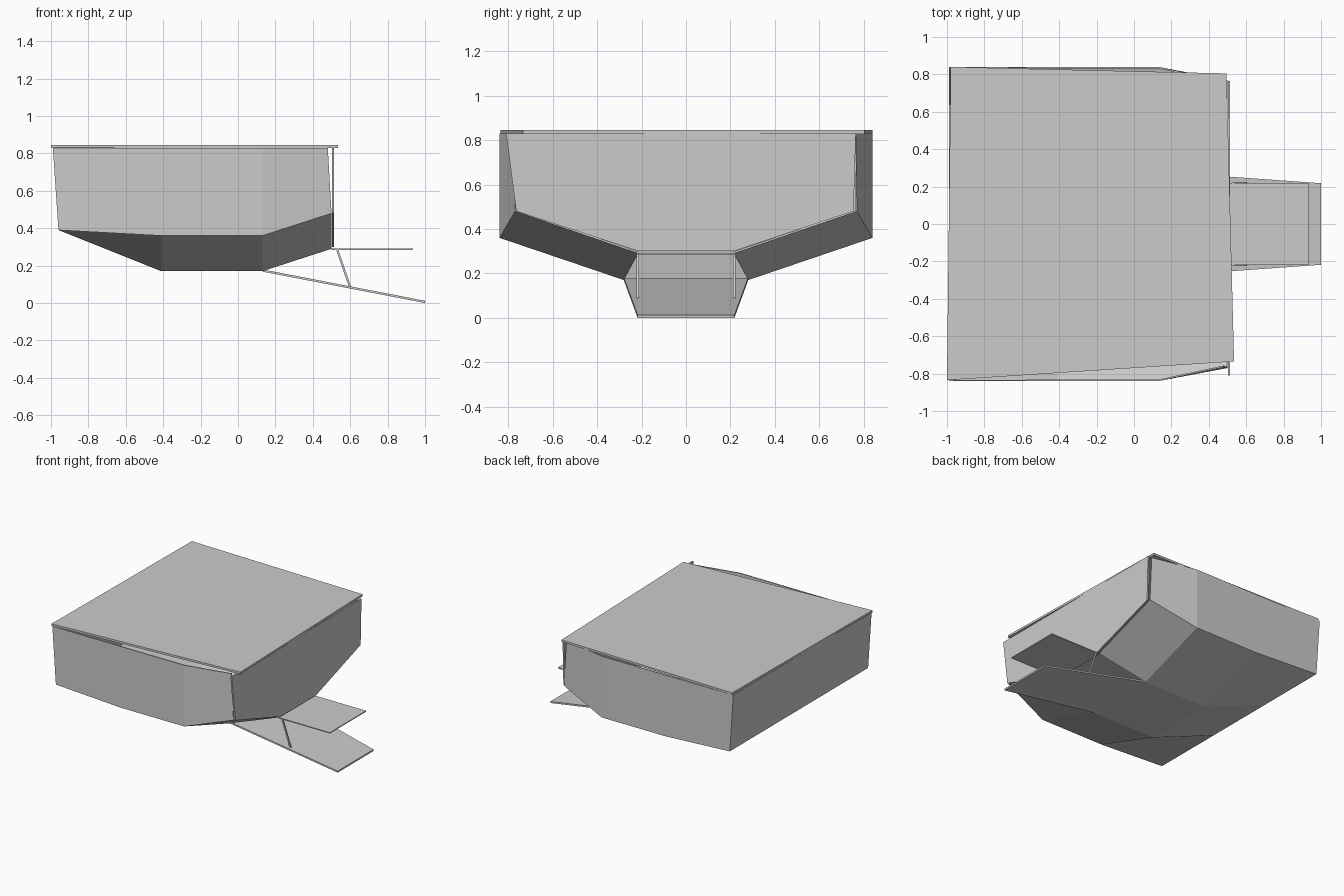
import bpy, bmesh

if "Cube" in bpy.data.objects:
    bpy.data.objects.remove(bpy.data.objects["Cube"])

def make_object(name, verts, faces):
    bm = bmesh.new()
    vs = [bm.verts.new(v) for v in verts]
    for f in faces:
        bm.faces.new([vs[i] for i in f])
    bmesh.ops.recalc_face_normals(bm, faces=bm.faces)
    mesh = bpy.data.meshes.new(name)
    bm.to_mesh(mesh)
    bm.free()
    obj = bpy.data.objects.new(name, mesh)
    bpy.context.collection.objects.link(obj)
    return obj

def plate(name, outline, offset):
    """Flat outline pushed along an offset vector into a thin closed plate."""
    n = len(outline)
    far = [tuple(a + b for a, b in zip(p, offset)) for p in outline]
    sides = [(i, (i + 1) % n, (i + 1) % n + n, i + n) for i in range(n)]
    return make_object(name, outline + far,
                       [tuple(range(n)), tuple(range(n, 2 * n))] + sides)

# Folded sheet bin: half sections (rim, shoulder, floor), mirrored across y
half_sections = [
    [(-0.99, 0.84, 0.83), (-0.96, 0.84, 0.39), (-0.96, 0.28, 0.39)],
    [(-0.41, 0.84, 0.83), (-0.41, 0.84, 0.36), (-0.41, 0.28, 0.17)],
    [(0.13, 0.84, 0.83), (0.13, 0.84, 0.36), (0.13, 0.28, 0.17)],
    [(0.48, 0.765, 0.83), (0.50, 0.77, 0.48), (0.50, 0.215, 0.29)],
]
verts = []
for half in half_sections:
    verts += half + [(x, -y, z) for x, y, z in reversed(half)]
faces = [(0, 1, 2, 3, 4, 5)]
for s in range(3):
    for i in range(5):
        if s == 2 and i == 2:
            continue  # outlet slot in the floor, above the tray
        a = s * 6 + i
        faces.append((a, a + 6, a + 7, a + 1))
body = make_object("bin_body", verts, faces)
solid = body.modifiers.new("sheet", 'SOLIDIFY')
solid.thickness = 0.008
solid.offset = -1

# Front panel, slightly uneven like the fitted sheet
plate("front_panel",
      [(0.502, y, z) for y, z in [(-0.81, 0.83), (-0.765, 0.48), (-0.215, 0.30),
                                  (0.215, 0.30), (0.755, 0.48), (0.765, 0.83)]],
      (0.012, 0, 0))

# Lid, laid on a little askew
plate("lid",
      [(x, y, 0.829) for x, y in [(-0.98, 0.84), (0.495, 0.805),
                                  (0.535, -0.735), (-1.0, -0.835)]],
      (0, 0, 0.016))

# Sloping outlet tray and the shelf above it
plate("outlet_tray", [(0.13, 0.28, 0.168), (1.0, 0.218, 0.0),
                      (1.0, -0.218, 0.0), (0.13, -0.28, 0.168)], (0, 0, 0.012))
plate("outlet_shelf", [(0.50, 0.22, 0.284), (0.935, 0.22, 0.284),
                       (0.935, -0.22, 0.284), (0.50, -0.22, 0.284)], (0, 0, 0.007))

# Struts joining shelf and tray
for side, y in (("left", -0.222), ("right", 0.212)):
    plate("strut_" + side, [(0.524, y, 0.286), (0.536, y, 0.286),
                            (0.606, y, 0.083), (0.594, y, 0.083)], (0, 0.01, 0))
